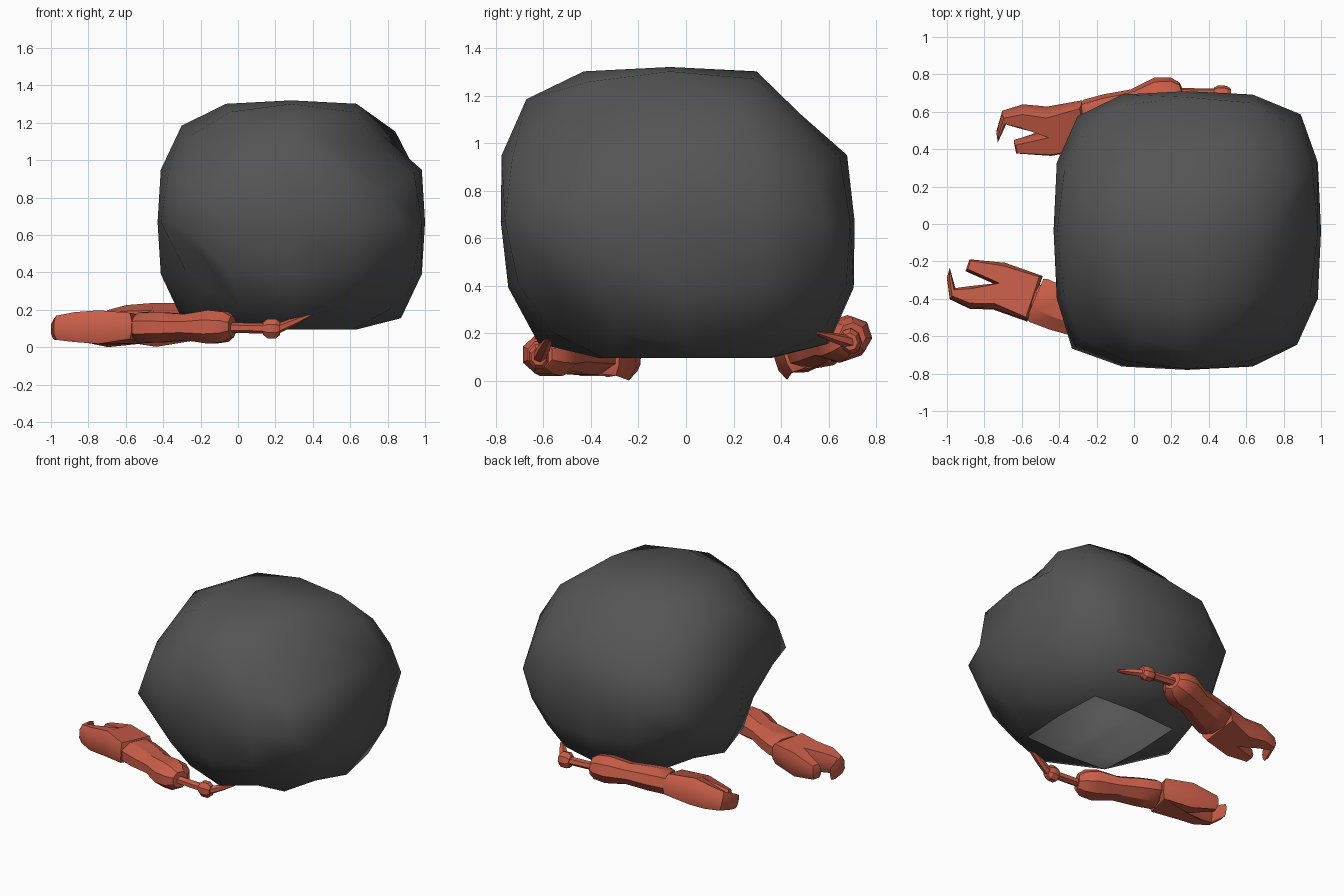
import bpy, bmesh, math
from mathutils import Vector, Matrix

if "Cube" in bpy.data.objects:
    bpy.data.objects.remove(bpy.data.objects["Cube"])


def material(name, rgb):
    m = bpy.data.materials.new(name)
    m.diffuse_color = (*rgb, 1)
    m.use_nodes = True
    m.node_tree.nodes["Principled BSDF"].inputs["Base Color"].default_value = m.diffuse_color
    return m


GREY = material("dark grey stone", (0.09, 0.09, 0.09))
RED = material("red claw", (0.58, 0.11, 0.065))


def finish(bm, name, mat, angle, matrix=None):
    if matrix:
        bm.transform(matrix)
        bmesh.ops.recalc_face_normals(bm, faces=bm.faces[:])
    me = bpy.data.meshes.new(name)
    bm.to_mesh(me)
    bm.free()
    me.materials.append(mat)
    ob = bpy.data.objects.new(name, me)
    bpy.context.collection.objects.link(ob)
    bpy.ops.object.select_all(action='DESELECT')
    ob.select_set(True)
    bpy.context.view_layer.objects.active = ob
    bpy.ops.object.shade_smooth_by_angle(angle=math.radians(angle))


def bridge(bm, rings):
    """Skin a list of coordinate rings and cap both ends."""
    vs = [[bm.verts.new(p) for p in r] for r in rings]
    n = len(vs[0])
    for a, b in zip(vs, vs[1:]):
        for i in range(n):
            j = (i + 1) % n
            bm.faces.new((a[i], a[j], b[j], b[i]))
    bm.faces.new(vs[0][::-1])
    bm.faces.new(vs[-1])


def loft(name, start, end, rings, sides, matrix):
    """Limb from start to end; rings are (fraction, half width, half height)."""
    a, b = Vector(start), Vector(end)
    d = (b - a).normalized()
    side = d.cross(Vector((0, 0, 1))).normalized()
    up = side.cross(d)
    bm = bmesh.new()
    k = 1 / math.cos(math.pi / sides)
    angs = [2 * math.pi * (i + 0.5) / sides for i in range(sides)]
    bridge(bm, [[a.lerp(b, t) + side * w * k * math.cos(g) + up * h * k * math.sin(g)
                 for g in angs] for t, w, h in rings])
    finish(bm, name, RED, 30, matrix)


# Shell: rounded block, open underneath
bm = bmesh.new()
bmesh.ops.create_cube(bm, size=2)
bmesh.ops.subdivide_edges(bm, edges=bm.edges[:], cuts=3, use_grid_fill=True)
opening = [f for f in bm.faces if f.calc_center_median().z < -0.99
           and max(abs(f.calc_center_median().x), abs(f.calc_center_median().y)) < 0.5]
bmesh.ops.delete(bm, geom=opening, context='FACES')
centre = Vector((0.285, -0.035, 0.67))
# Dents: grid position on the block, shift
dents = {(1, -1, 1): (-0.02, 0, -0.03), (1, -0.5, 1): (-0.06, 0.04, -0.05),
         (1, 0, 1): (-0.09, 0, -0.06), (0.5, -1, 1): (-0.05, 0.01, -0.04),
         (1, -1, 0.5): (-0.03, 0.03, -0.05),
         (0, 1, 1): (0, -0.1, -0.08), (-0.5, 1, 1): (0, -0.07, -0.05),
         (0.5, 1, 1): (-0.03, -0.04, -0.03),
         (-1, -1, -0.5): (0.06, 0, 0.02), (-1, -0.5, -0.5): (0.09, 0, 0),
         (-1, -1, 0): (-0.03, -0.02, 0), (-1, -1, 0.5): (-0.03, -0.02, 0),
         (1, 1, 0): (0.02, 0.01, 0), (1, -1, -1): (0, 0, 0.03)}
for v in bm.verts:
    c = v.co.copy()
    q = c / sum(abs(a) ** 3.5 for a in c) ** (1 / 3.5)
    soft = 0.08 if c.x > 0 and c.y > 0 else 0.15
    q *= 1 - soft * abs(c.x * c.y * c.z)
    q.z *= abs(q.z) ** 0.18
    p = centre + Vector((q.x * 0.715, q.y * 0.745, q.z * 0.65))
    p.y -= 0.05 * (p.z - centre.z)
    p.z = max(p.z, 0.095)
    v.co = p + Vector(dents.get(tuple(round(a, 1) for a in c), (0, 0, 0)))
finish(bm, "shell", GREY, 50)

# Pincer outline seen from above: x, y, half thickness
PINCER = [(-0.49, -0.28, .075), (-0.69, -0.21, .09), (-0.88, -0.19, .05),
          (-0.90, -0.25, .05), (-0.74, -0.32, .085), (-0.88, -0.335, .07),
          (-0.955, -0.345, .06), (-0.985, -0.235, .045), (-1.0, -0.29, .055),
          (-0.985, -0.40, .065), (-0.88, -0.45, .08), (-0.75, -0.455, .09),
          (-0.57, -0.52, .07)]


def pincer(name, matrix):
    n = len(PINCER)
    P = [Vector(p[:2]) for p in PINCER]
    inner = []
    for i in range(n):
        e1 = (P[i] - P[i - 1]).normalized()
        e2 = (P[(i + 1) % n] - P[i]).normalized()
        nrm = Vector((-e1.y - e2.y, e1.x + e2.x)).normalized()  # points inward
        inner.append(P[i] + nrm * PINCER[i][2] * 0.25)
    rings = []
    for pts, s in ((inner, -1), (P, -0.45), (P, 0.45), (inner, 1)):
        rings.append([(p.x, p.y, 0.105 + s * PINCER[i][2]) for i, p in enumerate(pts)])
    bm = bmesh.new()
    bridge(bm, rings)
    finish(bm, name, RED, 30, matrix)


def arm(tag, hand, m, tip):
    pincer(tag + "_pincer", hand)
    loft(tag + "_wrist", (-0.57, -0.385, 0.105), (-0.48, -0.42, 0.105),
         [(0, .08, .06), (1, .08, .06)], 8, m)
    loft(tag + "_forearm", (-0.53, -0.40, 0.105), (-0.03, -0.615, 0.11),
         [(0, .115, .07), (.05, .125, .082), (.25, .12, .08), (.52, .10, .07),
          (.78, .12, .09), (.93, .095, .08), (1, .055, .055)], 8, m)
    loft(tag + "_upper_arm", (-0.05, -0.61, 0.105), (0.18, -0.62, 0.1),
         [(0, .026, .024), (1, .026, .024)], 6, m)
    loft(tag + "_knuckle", (0.135, -0.62, 0.1), (0.225, -0.62, 0.1),
         [(0, .03, .035), (.25, .042, .052), (.75, .042, .052), (1, .03, .035)], 8, m)
    loft(tag + "_shoulder", m @ Vector((0.2, -0.62, 0.095)), tip,
         [(0, .026, .024), (.5, .024, .018), (1, .014, .005)], 6, None)


def turned(axis, deg):
    return Matrix.Rotation(math.radians(deg), 4, axis)


def rear(turn, dip):
    """Mirror about the wrist, then roll, dip, turn and move to the back."""
    return (Matrix.Translation((-0.255, 0.533, 0.14)) @ turned('Z', turn)
            @ turned('Y', dip) @ turned('X', 18) @ Matrix.Diagonal((1, -1, 1, 1))
            @ Matrix.Translation((0.53, 0.40, -0.105)))


# Front arm nearly in place, rear arm mirrored with its pincer turned further
wrist = Matrix.Translation((-0.53, -0.40, 0.105))
arm("front", wrist @ turned('X', -5) @ wrist.inverted(), Matrix.Identity(4),
    (0.4, -0.575, 0.18))
arm("rear", rear(-8, 0), rear(-4, 3), (0.6, 0.55, 0.2))
